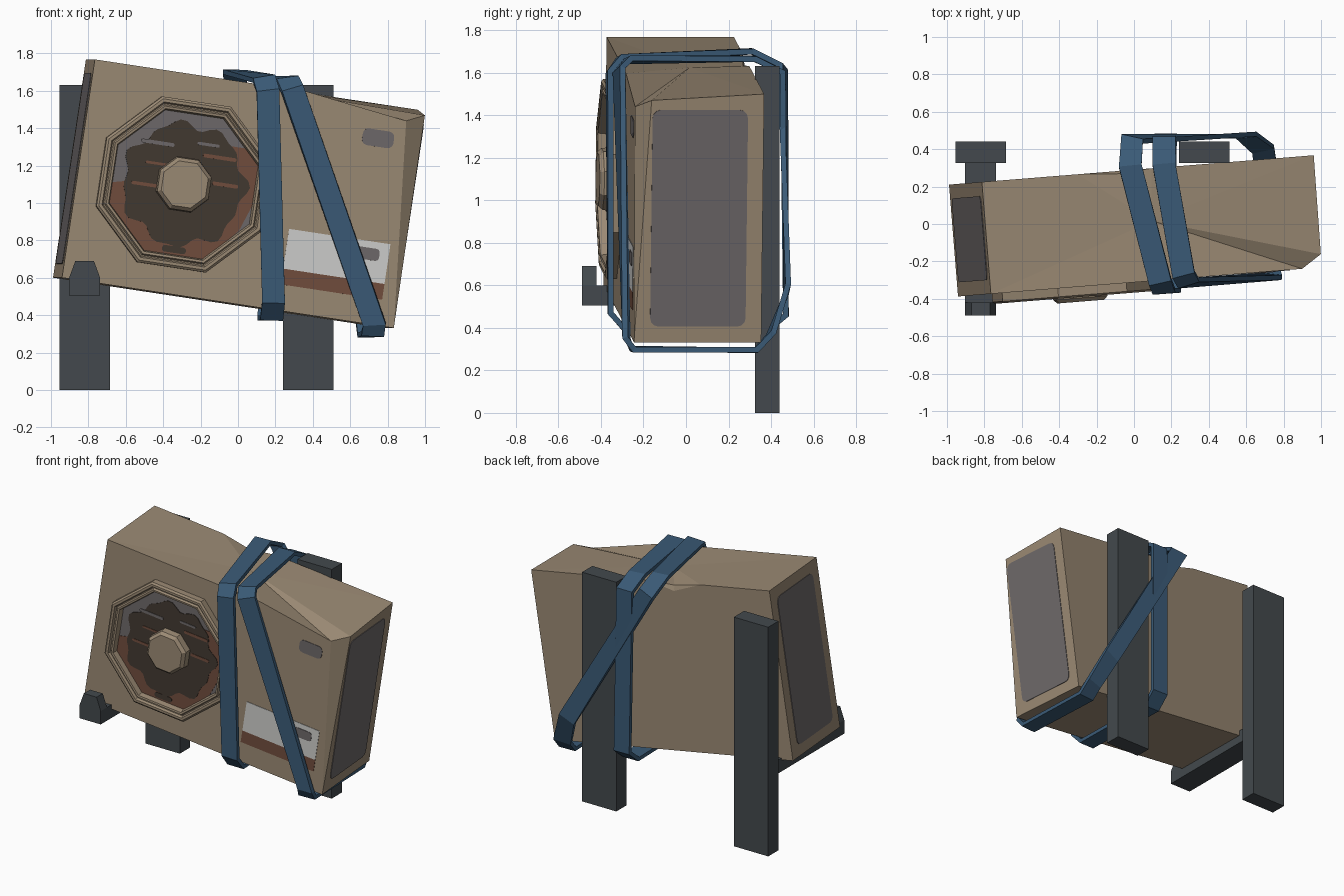
import bpy, bmesh, math
from mathutils import Matrix, Vector

if "Cube" in bpy.data.objects:
    bpy.data.objects.remove(bpy.data.objects["Cube"])

def material(name, r, g, b):
    lin = lambda c: ((c / 255 + 0.055) / 1.055) ** 2.4 if c > 10 else c / 255 / 12.92
    m = bpy.data.materials.new(name)
    m.diffuse_color = (lin(r), lin(g), lin(b), 1)
    m.use_nodes = True
    m.node_tree.nodes["Principled BSDF"].inputs["Base Color"].default_value = m.diffuse_color
    return m

BEIGE = material("beige_casing", 155, 138, 116)
GREY = material("grey_vent", 110, 105, 106)
BROWN = material("dark_brown_grime", 66, 57, 49)
RUST = material("rust", 113, 77, 61)
WHITE = material("label_white", 206, 206, 204)
STEEL = material("dark_steel", 67, 73, 77)
BLUE = material("blue_strap", 58, 90, 118)

# The casing hangs crooked: everything on it is built in this tilted frame
TILT = (Matrix.Translation((0.01, -0.01, 1.05)) @ Matrix.Rotation(math.radians(4.6), 4, 'Z')
        @ Matrix.Rotation(math.radians(8.6), 4, 'Y'))

def mesh_object(name, verts, faces, mat, matrix=None):
    bm = bmesh.new()
    vs = [bm.verts.new(v) for v in verts]
    for f in faces:
        bm.faces.new([vs[i] for i in f])
    bmesh.ops.recalc_face_normals(bm, faces=bm.faces)
    if matrix:
        bm.transform(matrix)
    me = bpy.data.meshes.new(name)
    bm.to_mesh(me)
    bm.free()
    me.materials.append(mat)
    ob = bpy.data.objects.new(name, me)
    bpy.context.collection.objects.link(ob)
    return ob

def loft(name, loops, mat, matrix=None, caps=True, closed=False):
    n, k = len(loops[0]), len(loops)
    verts = [p for lp in loops for p in lp]
    faces = []
    for a in range(k if closed else k - 1):
        b = (a + 1) % k
        faces += [(a*n + i, a*n + (i+1) % n, b*n + (i+1) % n, b*n + i) for i in range(n)]
    if caps and not closed:
        faces += [tuple(range(n)), tuple(range((k-1)*n, k*n))]
    return mesh_object(name, verts, faces, mat, matrix)

def front_plate(name, pts, y, mat, t=0.004):
    loft(name, [[(x, yy, z) for x, z in pts] for yy in (y + t, y)], mat, TILT)

def rounded(cx, cz, w, h, r):
    pts = []
    for k, (sx, sz) in enumerate([(1, 1), (-1, 1), (-1, -1), (1, -1)]):
        for j in range(4):
            a = math.pi / 2 * (k + j / 3)
            pts.append((cx + sx*(w/2 - r) + r*math.cos(a), cz + sz*(h/2 - r) + r*math.sin(a)))
    return pts

def octagon(r, y=None, c=(0, 0)):
    pts = [(c[0] + r*math.cos(math.pi/8 + i*math.pi/4), c[1] + r*math.sin(math.pi/8 + i*math.pi/4))
           for i in range(8)]
    return pts if y is None else [(x, y, z) for x, z in pts]

# Casing with a crushed front right corner and a dented top
L, D, H = 0.9, 0.3, 0.59
casing_verts = [
    (-L, -D, -H), (L, -D, -H), (L, D, -H), (-L, D, -H),            # 0-3 bottom
    (-L, -D, H), (0.25, -D, H), (0.80, -D, 0.515), (L, -0.23, 0.56),  # 4-7 front top, corner
    (L, D, H), (0.02, D, H), (-0.17, 0.285, 0.565), (-0.38, D, H),  # 8-11 back top
    (-L, D, H), (0.0, 0.02, 0.58), (-0.17, D, 0.53)]                # 12-14
casing_faces = [
    (0, 1, 2, 3), (0, 1, 6, 5, 4), (1, 7, 6), (1, 2, 8, 7), (0, 4, 12, 3),
    (2, 3, 12, 11, 14, 9, 8), (9, 14, 10), (10, 14, 11),
    (4, 5, 13), (4, 13, 11, 12), (11, 13, 10), (10, 13, 9), (5, 6, 13), (6, 7, 13),
    (13, 7, 8), (13, 8, 9)]
mesh_object("casing", casing_verts, casing_faces, BEIGE, TILT)

# Side vent panels
for side, name in ((1, "right_vent_panel"), (-1, "left_vent_panel")):
    pts = rounded(0, 0, 0.45, 1.03, 0.04)
    loft(name, [[(side * x, y, z) for y, z in pts] for x in (L - 0.002, L + 0.004)], GREY, TILT)

# Fan: octagonal double rim, grille disc, grime and hub
C = (-0.33, 0.0)
rim = [(0.485, -0.295), (0.485, -0.345), (0.472, -0.355), (0.455, -0.355), (0.447, -0.338),
       (0.440, -0.338), (0.432, -0.352), (0.418, -0.350), (0.410, -0.305)]
loft("fan_rim", [octagon(r, y, C) for r, y in rim], BEIGE, TILT, caps=False)
front_plate("fan_grille", octagon(0.42, c=C), -0.308, GREY)
rust = [(-0.40, -0.05), (0, 0.05), (0.2, 0.24), (0.345, 0.24), (0.383, 0.157), (0.383, -0.05),
        (0.33, -0.2), (0.27, -0.27), (0.157, -0.383), (-0.157, -0.383), (-0.383, -0.157)]
front_plate("rust_stain", [(C[0] + x, z) for x, z in rust], -0.311, RUST)
grime = []
for i in range(64):
    a = i * math.tau / 64
    r = 0.325 + 0.018 * math.sin(7*a + 1) + 0.014 * math.sin(12*a)
    grime.append((C[0] + r*math.cos(a), r*math.sin(a)))
front_plate("fan_grime", grime, -0.314, BROWN)
for i, (x, z, w, h, m) in enumerate([
        (-0.17, 0.20, 0.18, 0.02, GREY), (0.17, 0.17, 0.18, 0.02, RUST), (-0.18, -0.03, 0.2, 0.018, RUST),
        (0.22, 0.03, 0.14, 0.02, RUST), (0.1, 0.23, 0.12, 0.016, GREY), (-0.16, 0.09, 0.12, 0.014, RUST)]):
    front_plate("grille_streak_%d" % i, rounded(C[0] + x, z, w, h, h * 0.45), -0.317, m)
front_plate("grime_spot", rounded(C[0] + 0.0, -0.352, 0.13, 0.035, 0.016), -0.314, BROWN)
loft("fan_hub", [octagon(r, y, C) for r, y in ((0.155, -0.305), (0.15, -0.36), (0.13, -0.38))], BEIGE, TILT)

# Label and badge on the front
front_plate("label_top", [(0.265, -0.15), (0.815, -0.15), (0.815, -0.365), (0.265, -0.365)], -0.303, WHITE)
front_plate("label_bottom", [(0.265, -0.365), (0.815, -0.365), (0.815, -0.45), (0.265, -0.45)], -0.303, RUST)
front_plate("label_mark", rounded(0.70, -0.218, 0.13, 0.065, 0.02), -0.306, GREY)
front_plate("badge", rounded(0.665, 0.40, 0.17, 0.09, 0.03), -0.303, GREY)

# Posts, support arm and hooked lug
def box(name, x0, x1, y0, y1, z0, z1, mat):
    loft(name, [[(x0, y0, z), (x1, y0, z), (x1, y1, z), (x0, y1, z)] for z in (z0, z1)], mat)

box("left_post", -0.955, -0.685, 0.325, 0.44, 0, 1.63, STEEL)
box("right_post", 0.24, 0.51, 0.325, 0.44, 0, 1.63, STEEL)
box("support_arm", -0.903, -0.737, -0.44, 0.33, 0.505, 0.60, STEEL)
lug = [(-0.903, 0.505), (-0.737, 0.505), (-0.737, 0.60), (-0.77, 0.69), (-0.87, 0.69), (-0.903, 0.60)]
loft("arm_lug", [[(x, y, z) for x, z in lug] for y in (-0.49, -0.42)], STEEL)

# One strap wound twice around casing and right post
path = [Vector(p) for p in [
    (0.16, -0.36, 1.60), (0.19, -0.355, 0.47), (0.18, -0.28, 0.385), (0.165, 0.38, 0.385),
    (0.17, 0.47, 0.46), (0.16, 0.455, 1.60), (0.16, 0.32, 1.665), (0.265, -0.27, 1.66),
    (0.29, -0.315, 1.61), (0.73, -0.28, 0.35), (0.72, -0.25, 0.30), (0.70, 0.33, 0.295),
    (0.69, 0.40, 0.37), (0.60, 0.475, 0.58), (-0.01, 0.455, 1.62), (-0.02, 0.31, 1.70),
    (0.14, -0.31, 1.665)]]
loops = []
for i, p in enumerate(path):
    d0 = (p - path[i - 1]).normalized()
    d1 = (path[(i + 1) % len(path)] - p).normalized()
    t = (d0 + d1).normalized()
    out = Vector((0, (p.y - 0.05) / 0.4, (p.z - 1.0) / 0.66))
    out = Vector((0, out.y ** 3, out.z ** 3))
    n = (out - t * out.dot(t)).normalized()
    s = t.cross(n) * 0.061
    n = n * 0.013 / max(t.dot(d1), 0.6)
    loops.append([p + s + n, p - s + n, p - s - n, p + s - n])
loft("tie_strap", loops, BLUE, closed=True)
